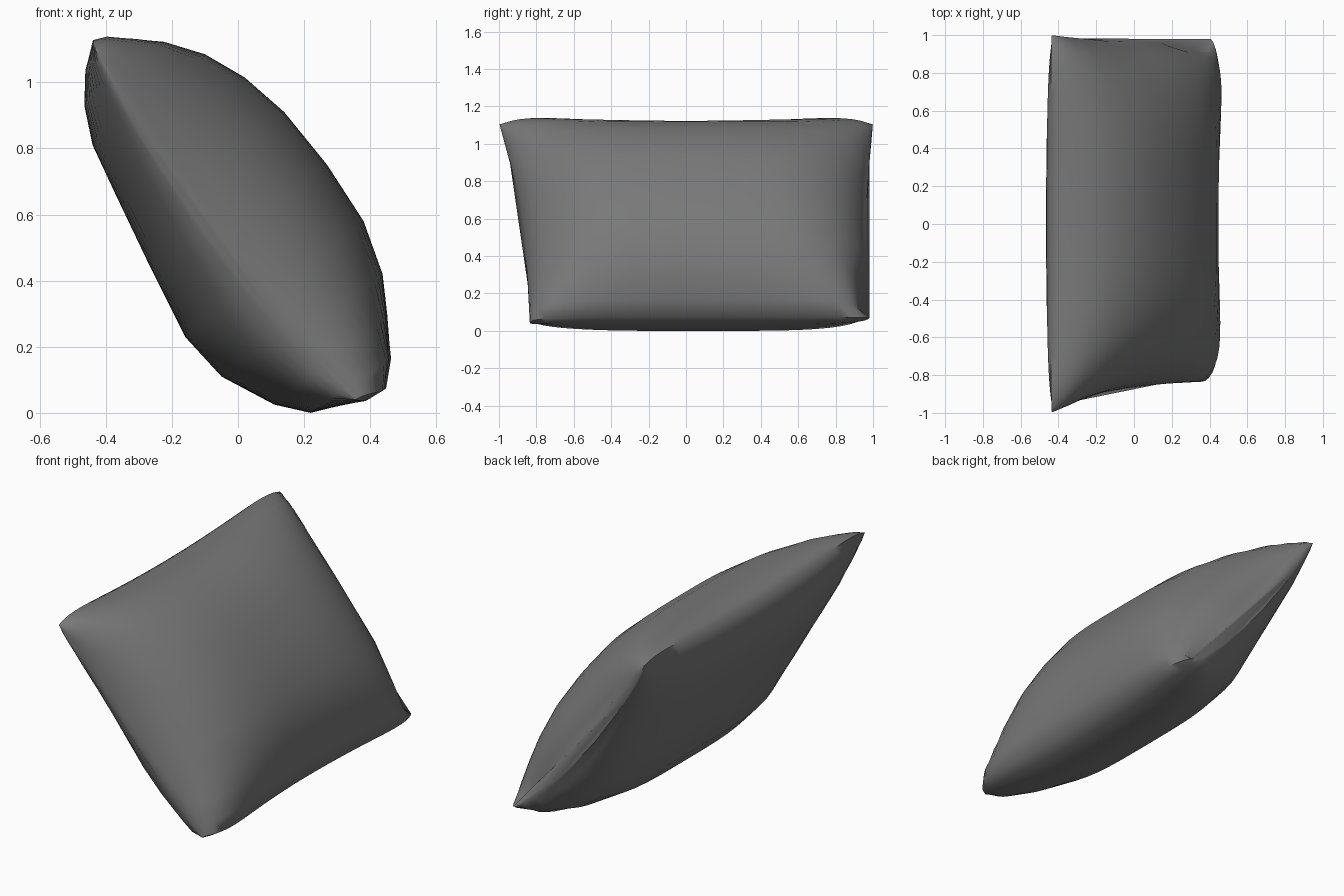
import bpy, bmesh, math
from mathutils import Vector

if "Cube" in bpy.data.objects:
    bpy.data.objects.remove(bpy.data.objects["Cube"])

# Fat middle cross-section (x, z), clockwise from the top seam
PROFILE = [(-.44, 1.1), (-.39, 1.118), (-.3, 1.123), (-.22, 1.12), (-.1, 1.085), (.02, 1.015),
           (.14, .91), (.27, .75), (.38, .58), (.437, .42), (.447, .3), (.445, .17), (.415, .075),
           (.35, .035), (.22, 0), (.11, .025), (-.05, .11), (-.16, .23), (-.265, .44),
           (-.37, .66), (-.44, .81), (-.465, .93), (-.462, 1.03)]
TOP = Vector((-.44, 1.115))
# Side edge distance at even steps from top to bottom
FRONT = [1.0, .945, .90, .872, .855, .842, .835]
BACK = [1.0, .982, .968, .963, .965, .977, .98]


def sample(table, t):
    k = min(max(t, 0), 1) * (len(table) - 1)
    i = min(int(k), len(table) - 2)
    return table[i] + (table[i + 1] - table[i]) * (k - i)


def ring(v):
    """One cross-section, pinched towards the side seam as |v| nears 1."""
    bottom = Vector((.385, .05)) + Vector((.03, .01)) * v
    axis = bottom - TOP
    ears = v * v * (1 - v ** 8) * 1.5
    thin = .1 if v > 0 else .05
    pts = []
    for p in PROFILE:
        p = Vector(p)
        t = min(max((p - TOP).dot(axis) / axis.length_squared, 0), 1)
        seam = TOP + axis * t + Vector((-.045, -.034)) * math.sin(math.pi * t)
        # The back bottom corner is the fullest, the front top corner the most pointed
        power = 3.3 + 1.2 * t * (v > 0)
        full = max(1 - abs(v) ** power, 0) ** .58
        f = max(full ** (1 - .5 * abs(2 * t - 1) ** 4), thin) if full > 0 else thin
        q = seam + (p - seam) * f
        # Corners stand out a little beyond the middle of the top and bottom edges
        q.y += .035 * ears * max(1 - 4 * t, 0)
        if p.x > .3:
            q.x += .045 * ears * max(4 * t - 3, 0)
        y = v * sample(BACK if v > 0 else FRONT, t)
        # Round off the blunt back bottom corner
        if v > 0 and p.x > .43:
            y -= .06 * v ** 6 * t
        pts.append((q.x, y, q.y))
    return pts


# Pillow: loft the rings from side to side
bm = bmesh.new()
N = 28
rings = [[bm.verts.new(p) for p in ring(math.sin(math.pi * (i / N - .5)))] for i in range(N + 1)]
count = len(PROFILE)
for a, b in zip(rings, rings[1:]):
    for j in range(count):
        k = (j + 1) % count
        bm.faces.new((a[j], a[k], b[k], b[j]))
bm.faces.new(rings[0])
bm.faces.new(rings[-1])
bmesh.ops.recalc_face_normals(bm, faces=bm.faces)
mesh = bpy.data.meshes.new("pillow")
bm.to_mesh(mesh)
bm.free()
pillow = bpy.data.objects.new("pillow", mesh)
bpy.context.collection.objects.link(pillow)
bpy.context.view_layer.objects.active = pillow
pillow.select_set(True)
bpy.ops.object.shade_smooth_by_angle(angle=math.radians(60))

# Dark grey cloth
cloth = bpy.data.materials.new("cloth")
cloth.diffuse_color = (.19, .19, .19, 1)
cloth.use_nodes = True
cloth.node_tree.nodes["Principled BSDF"].inputs["Base Color"].default_value = cloth.diffuse_color
mesh.materials.append(cloth)
